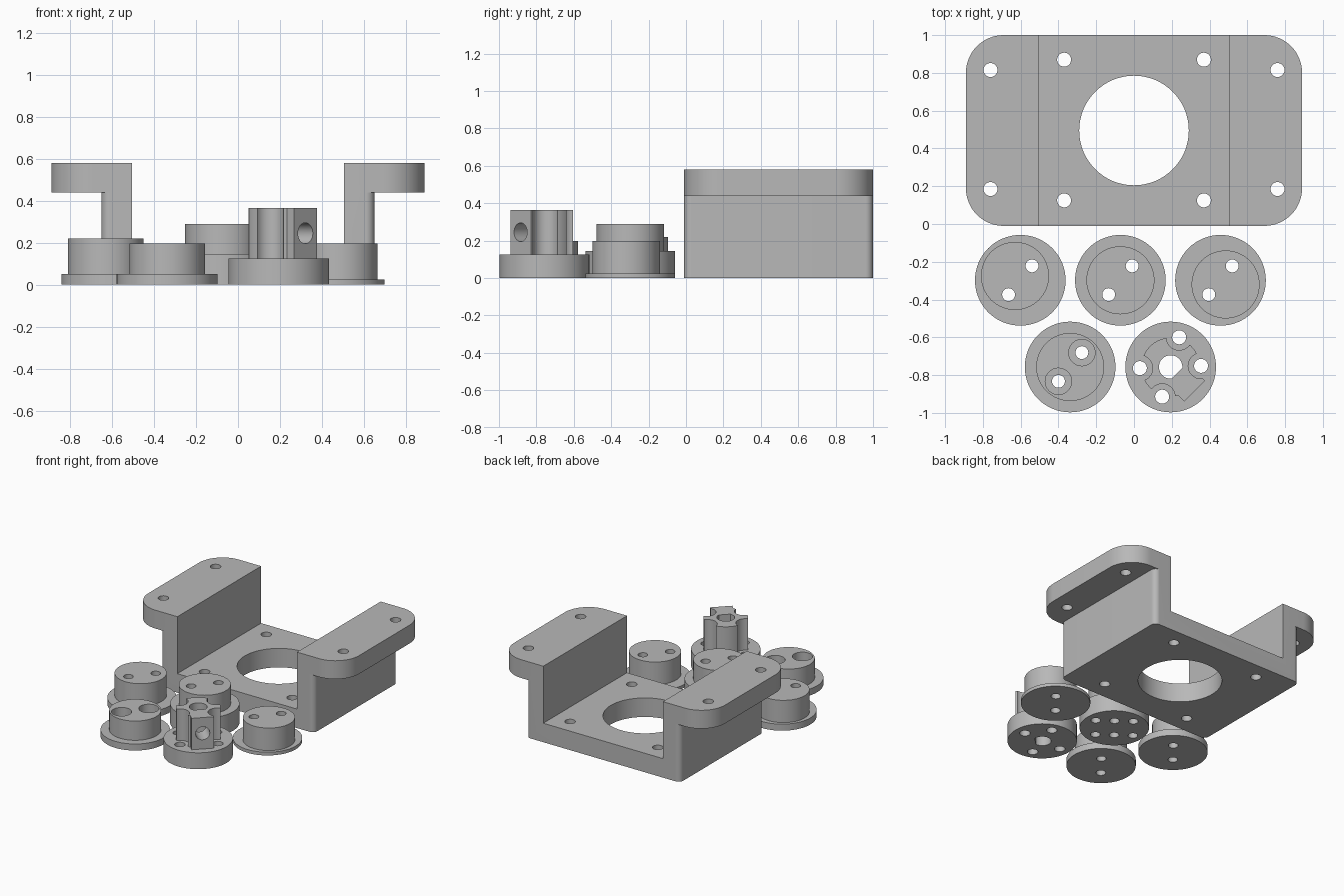
import bpy, bmesh, math
from mathutils import Matrix, Vector

if "Cube" in bpy.data.objects:
    bpy.data.objects.remove(bpy.data.objects["Cube"])

grey = bpy.data.materials.new("plain grey")
grey.diffuse_color = (0.48, 0.48, 0.48, 1)
grey.use_nodes = True
grey.node_tree.nodes["Principled BSDF"].inputs["Base Color"].default_value = grey.diffuse_color


def prism(name, outline, z0, z1):
    """Solid with a flat outline, raised from z0 to z1."""
    bm = bmesh.new()
    face = bm.faces.new([bm.verts.new((x, y, z0)) for x, y in outline])
    top = bmesh.ops.extrude_face_region(bm, geom=[face])["geom"]
    bmesh.ops.translate(bm, vec=(0, 0, z1 - z0),
                        verts=[v for v in top if isinstance(v, bmesh.types.BMVert)])
    bmesh.ops.recalc_face_normals(bm, faces=bm.faces)
    mesh = bpy.data.meshes.new(name)
    bm.to_mesh(mesh)
    bm.free()
    mesh.materials.append(grey)
    ob = bpy.data.objects.new(name, mesh)
    bpy.context.collection.objects.link(ob)
    return ob


def arc(cx, cy, r, a0, a1, n):
    return [(cx + r * math.cos(math.radians(a0 + (a1 - a0) * i / n)),
             cy + r * math.sin(math.radians(a0 + (a1 - a0) * i / n))) for i in range(n + 1)]


def disc(name, c, r, z0, z1, n=64):
    return prism(name, arc(c[0], c[1], r, 0, 360, n)[:-1], z0, z1)


def rounded(x0, x1, y0, y1, radii):
    """Rectangle outline; radii run from the front left corner counterclockwise."""
    pts = []
    corners = [(x0, y0, 1, 1), (x1, y0, -1, 1), (x1, y1, -1, -1), (x0, y1, 1, -1)]
    for i, ((x, y, sx, sy), r) in enumerate(zip(corners, radii)):
        if r:
            pts += arc(x + sx * r, y + sy * r, r, 180 + 90 * i, 270 + 90 * i, 16)
        else:
            pts.append((x, y))
    return pts


def combine(ob, other, operation="DIFFERENCE"):
    mod = ob.modifiers.new("combine", "BOOLEAN")
    mod.object, mod.operation, mod.solver = other, operation, "EXACT"
    bpy.context.view_layer.update()
    deps = bpy.context.evaluated_depsgraph_get()
    mesh = bpy.data.meshes.new_from_object(ob.evaluated_get(deps))
    ob.modifiers.clear()
    ob.data = mesh
    bpy.data.objects.remove(other)


def drill(ob, points, r, z0=-0.1, z1=0.8, n=32):
    for p in points:
        combine(ob, disc("drill", p, r, z0, z1, n))


# Bracket: U-shaped body with two outward flanges
Y0, Y1 = -0.01, 1.0
bracket = prism("bracket", rounded(-0.65, 0.65, Y0, Y1, [0.04] * 4), 0, 0.44)
combine(bracket, prism("channel", rounded(-0.505, 0.505, -0.2, 1.2, [0] * 4), 0.145, 0.8))
for x0, x1, radii in ((-0.89, -0.505, (0.2, 0, 0, 0.2)), (0.505, 0.89, (0, 0.2, 0.2, 0))):
    combine(bracket, prism("flange", rounded(x0, x1, Y0, Y1, radii), 0.44, 0.58), "UNION")
drill(bracket, [(0, 0.495)], 0.29, n=96)
drill(bracket, [(s * x, y) for s in (-1, 1)
                for x, y in ((0.76, 0.185), (0.76, 0.815), (0.37, 0.125), (0.37, 0.87))], 0.037)


def puck(name, c, base_h, boss_offset, top):
    """Round base with a smaller round boss and two through holes."""
    ob = disc(name, c, 0.24, 0, base_h)
    boss = disc("boss", (c[0] + boss_offset[0], c[1] + boss_offset[1]), 0.18, base_h, top)
    combine(ob, boss, "UNION")
    holes = [(c[0] + s * 0.062, c[1] + s * 0.076) for s in (-1, 1)]
    drill(ob, holes, 0.034)
    return ob, holes


# Pucks with offset bosses
left_puck, _ = puck("left_puck", (-0.602, -0.298), 0.05, (-0.028, 0.023), 0.22)
right_puck, _ = puck("right_puck", (0.458, -0.298), 0.025, (0.027, -0.022), 0.197)

# Thick puck with four extra blind holes underneath
middle_puck, mid_holes = puck("middle_puck", (-0.072, -0.298), 0.145, (0, 0), 0.29)
drill(middle_puck, [(x + s * 0.104, y - s * 0.078) for x, y in mid_holes for s in (-1, 1)],
      0.034, -0.1, 0.1)

# Puck with counterbored holes
counterbored_puck, bores = puck("counterbored_puck", (-0.338, -0.757), 0.05, (0, 0), 0.197)
drill(counterbored_puck, bores, 0.07, 0.1, 0.5)

# Hub: thick base and fluted post with a square arm
hc = (0.194, -0.757)
hub = disc("hub", hc, 0.24, 0, 0.125)
post = disc("post", hc, 0.155, 0.125, 0.365)
d, p = Vector((1, -1)).normalized(), Vector((1, 1)).normalized()
centre = Vector(hc)
combine(post, prism("arm", [tuple(centre + d * a + p * b) for a, b in
                            ((0.03, -0.078), (0.18, -0.078), (0.18, 0.078), (0.03, 0.078))],
                    0.125, 0.365), "UNION")
hub_holes = [(hc[0] + x, hc[1] + y) for x, y in
             ((0.045, 0.157), (0.161, 0.006), (-0.045, -0.157), (-0.163, -0.006))]
drill(post, hub_holes, 0.068, 0.0, 0.5)
combine(hub, post, "UNION")
drill(hub, hub_holes, 0.037)
# D-shaped shaft bore, flat side toward the arm
combine(hub, prism("shaft_bore", arc(hc[0], hc[1], 0.062, -5, 275, 40), -0.1, 0.6))
# Set screw hole through the arm into the bore
screw = disc("screw_hole", (0, 0), 0.05, 0.0, 0.3, 32)
screw.data.transform(Matrix.Translation((hc[0], hc[1], 0.245))
                     @ Vector((d.x, d.y, 0)).to_track_quat("Z", "Y").to_matrix().to_4x4())
combine(hub, screw)

# Smooth round walls, keep edges sharp
for ob in bpy.context.scene.objects:
    ob.select_set(True)
    bpy.context.view_layer.objects.active = ob
bpy.ops.object.shade_smooth_by_angle(angle=math.radians(30))
